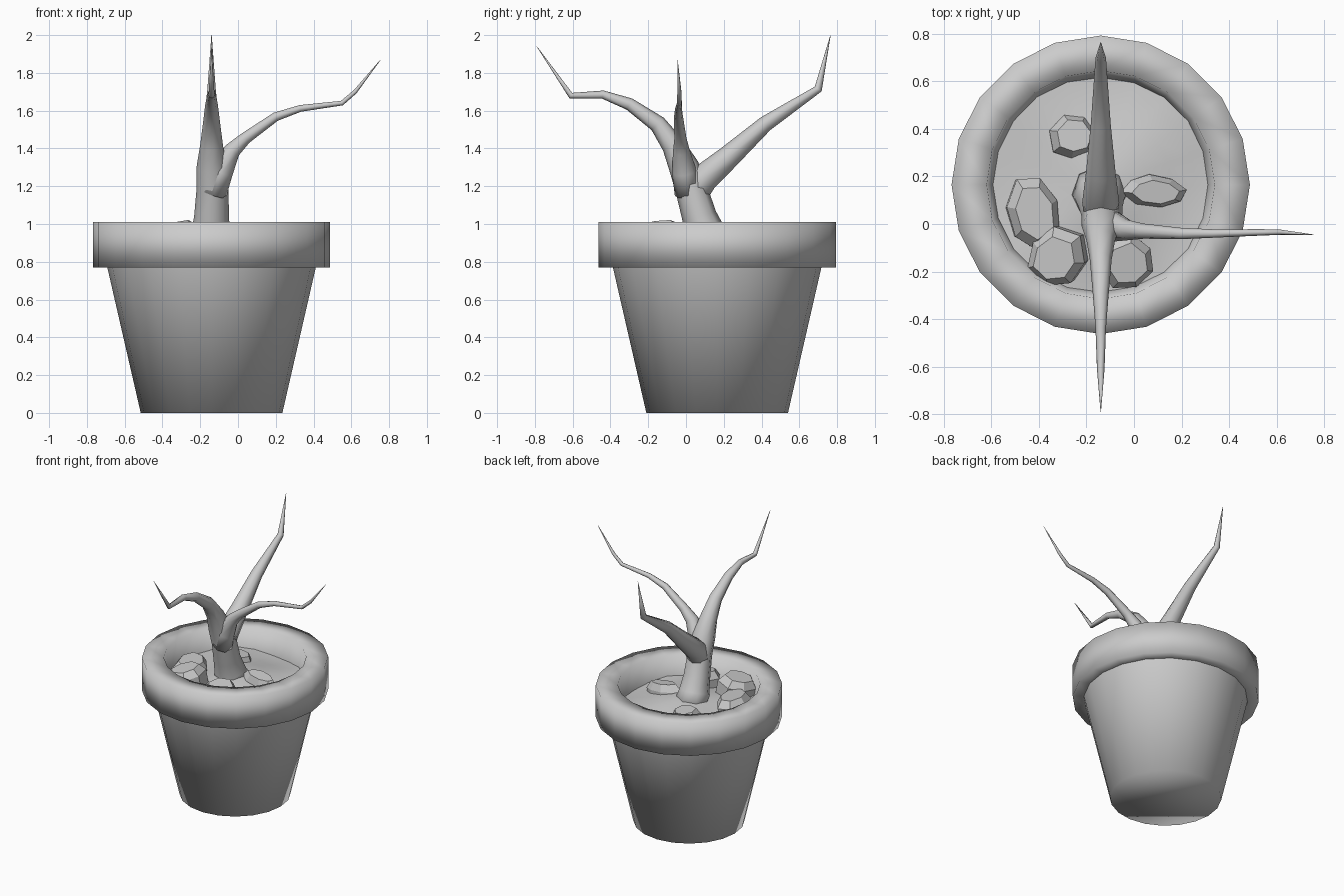
import bpy, bmesh, math, random
from mathutils import Vector, Matrix

if "Cube" in bpy.data.objects:
    bpy.data.objects.remove(bpy.data.objects["Cube"])

random.seed(4)
CENTRE = Vector((-0.14, 0.165, 0))
SIDES = 20

grey = bpy.data.materials.new("plain grey")
grey.use_nodes = True
grey.diffuse_color = (0.6, 0.6, 0.6, 1)
grey.node_tree.nodes["Principled BSDF"].inputs["Base Color"].default_value = (0.6, 0.6, 0.6, 1)


def finish(name, bm, smooth=True):
    mesh = bpy.data.meshes.new(name)
    bm.to_mesh(mesh)
    bm.free()
    mesh.materials.append(grey)
    for p in mesh.polygons:
        p.use_smooth = smooth
    obj = bpy.data.objects.new(name, mesh)
    bpy.context.collection.objects.link(obj)
    return obj


def loft(name, rings, cap_start=False, cap_end=False):
    """Skin a list of equal-sized rings of points."""
    bm = bmesh.new()
    loops = [[bm.verts.new(p) for p in ring] for ring in rings]
    n = len(loops[0])
    for a, b in zip(loops, loops[1:]):
        for i in range(n):
            j = (i + 1) % n
            bm.faces.new((a[i], a[j], b[j], b[i]))
    if cap_start:
        bm.faces.new(loops[0][::-1])
    if cap_end:
        bm.faces.new(loops[-1])
    return finish(name, bm)


def circle(r, z, height=lambda x, y: 0):
    pts = []
    for i in range(SIDES):
        a = math.tau * i / SIDES
        x, y = r * math.cos(a), r * math.sin(a)
        pts.append(CENTRE + Vector((x, y, z + height(x, y))))
    return pts


def tube(name, path, sides=8):
    """Tapered limb along (x, y, z, radius) points."""
    pts = [Vector(p[:3]) for p in path]
    rings, side = [], Vector((1, 0, 0))
    for k, p in enumerate(pts):
        before = (p - pts[k - 1]).normalized() if k else Vector()
        after = (pts[k + 1] - p).normalized() if k < len(pts) - 1 else Vector()
        t = (before + after).normalized()
        side = (side - t * side.dot(t)).normalized()
        up = t.cross(side)
        ring = []
        for i in range(sides):
            a = math.tau * i / sides
            ring.append(p + path[k][3] * (side * math.cos(a) + up * math.sin(a)))
        rings.append(ring)
    return loft(name, rings, True, True)


def rock(name, x, y, top, rx, ry, turn=0, tilt=(0, 0), sides=7):
    """Irregular flat-topped stone."""
    bm = bmesh.new()
    jitter = [random.uniform(0.88, 1.08) for _ in range(sides)]
    for scale, z in ((0.95, -0.16), (1, -0.05), (0.72, 0)):
        for i, j in enumerate(jitter):
            a = math.tau * (i + 0.3 * j) / sides
            bm.verts.new((rx * scale * j * math.cos(a), ry * scale * j * math.sin(a), z))
    bmesh.ops.convex_hull(bm, input=bm.verts[:])
    loose = [v for v in bm.verts if not v.link_faces]
    bmesh.ops.delete(bm, geom=loose, context='VERTS')
    bmesh.ops.recalc_face_normals(bm, faces=bm.faces[:])
    place = (Matrix.Translation((x, y, top)) @ Matrix.Rotation(tilt[0], 4, 'X')
             @ Matrix.Rotation(tilt[1], 4, 'Y') @ Matrix.Rotation(turn, 4, 'Z'))
    bmesh.ops.transform(bm, matrix=place, verts=bm.verts[:])
    return finish(name, bm, smooth=False)


# Pot body and overhanging rim
loft("pot_body", [circle(r, z) for r, z in ((0.375, 0), (0.553, 0.775))], cap_start=True)
loft("pot_rim", [circle(r, z) for r, z in
                 ((0.54, 0.77), (0.628, 0.77), (0.628, 1.01), (0.48, 1.01), (0.45, 0.84))])


# Uneven soil
def bumps(x, y):
    return 0.018 * math.sin(9 * x + 1) * math.cos(8 * y)


loft("soil", [circle(r, z, bumps) for r, z in
              ((0.47, 0.86), (0.4, 0.865), (0.3, 0.88), (0.2, 0.89), (0.1, 0.9), (0.02, 0.9))],
     cap_end=True)

# Trunk running on into the front branch
tube("trunk_and_front_branch", [
    (-0.145, 0.14, 0.84, 0.13), (-0.145, 0.11, 0.94, 0.105), (-0.14, 0.07, 1.04, 0.092),
    (-0.135, 0.03, 1.18, 0.085), (-0.14, -0.01, 1.3, 0.08), (-0.14, -0.07, 1.42, 0.06),
    (-0.14, -0.15, 1.53, 0.046), (-0.14, -0.3, 1.635, 0.033), (-0.14, -0.44, 1.685, 0.022),
    (-0.14, -0.61, 1.68, 0.016), (-0.14, -0.79, 1.94, 0.001)])

# Back branch
tube("back_branch", [
    (-0.14, 0.03, 1.13, 0.07), (-0.14, 0.09, 1.24, 0.078), (-0.14, 0.22, 1.35, 0.062),
    (-0.14, 0.42, 1.53, 0.042), (-0.14, 0.7, 1.715, 0.022), (-0.14, 0.765, 2.0, 0.001)])

# Left side branch
tube("left_branch", [
    (-0.13, 0.01, 1.16, 0.07), (-0.09, -0.01, 1.28, 0.065), (-0.03, -0.025, 1.39, 0.044),
    (0.04, -0.03, 1.455, 0.032), (0.2, -0.04, 1.568, 0.024), (0.33, -0.04, 1.612, 0.018),
    (0.55, -0.035, 1.64, 0.013), (0.62, -0.035, 1.7, 0.011), (0.755, -0.045, 1.87, 0.001)])

# Stones on the soil
rock("large_stone", -0.42, 0.05, 0.96, 0.12, 0.17, 0.1, (0, 0.12))
rock("tall_stone", -0.335, -0.15, 1.0, 0.135, 0.13, 0.5, (0.1, -0.2))
rock("front_stone", -0.02, -0.17, 0.96, 0.12, 0.12, 0.3, (0.15, 0.1))
rock("back_stone", -0.25, 0.37, 0.93, 0.1, 0.1, 0.8, (-0.1, 0.1))
rock("long_stone", 0.095, 0.135, 0.95, 0.14, 0.07, -0.1, (0.1, 0.12), 8)
